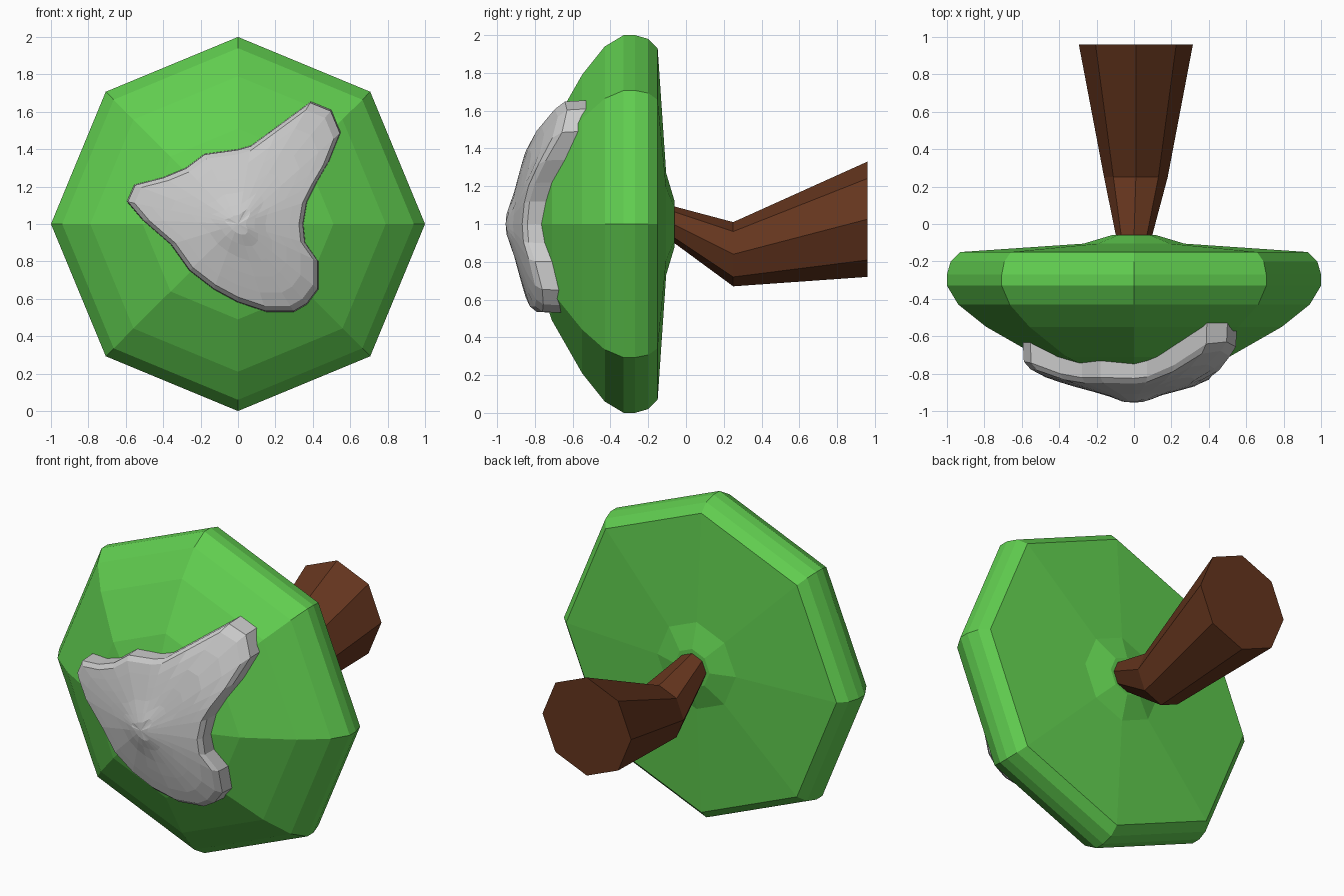
import bpy, bmesh
from math import sin, cos, pi, hypot, atan2

if "Cube" in bpy.data.objects:
    bpy.data.objects.remove(bpy.data.objects["Cube"])


def material(name, color):
    m = bpy.data.materials.new(name)
    m.diffuse_color = (*color, 1)
    m.use_nodes = True
    m.node_tree.nodes["Principled BSDF"].inputs["Base Color"].default_value = m.diffuse_color
    return m


def lerp(table, v):
    for (a, p), (b, q) in zip(table, table[1:]):
        if v <= b:
            return p + (q - p) * (v - a) / (b - a)
    return table[-1][1]


def loft(name, rings, mat=None, start=None, end=None):
    """Skin closed rings of points; close ends with an apex point or a flat face."""
    bm = bmesh.new()
    rows = [[bm.verts.new(p) for p in ring] for ring in rings]
    n = len(rows[0])
    for a, b in zip(rows, rows[1:]):
        for i in range(n):
            j = (i + 1) % n
            bm.faces.new((a[i], a[j], b[j], b[i]))
    for row, apex in ((rows[0], start), (rows[-1], end)):
        if apex is None:
            bm.faces.new(row)
        else:
            tip = bm.verts.new(apex)
            for i in range(n):
                bm.faces.new((row[i], row[(i + 1) % n], tip))
    bmesh.ops.recalc_face_normals(bm, faces=bm.faces)
    mesh = bpy.data.meshes.new(name)
    bm.to_mesh(mesh)
    bm.free()
    ob = bpy.data.objects.new(name, mesh)
    bpy.context.collection.objects.link(ob)
    if mat:
        mesh.materials.append(mat)
    return ob


def octagon(y, r, x=0, z=1):
    return [(x + r * cos(i * pi / 4), y, z + r * sin(i * pi / 4)) for i in range(8)]


green = material("green", (0.12, 0.62, 0.08))
brown = material("brown", (0.13, 0.036, 0.013))

# Octagonal cap, facing forward
front = [(0, -0.83), (0.25, -0.8), (0.51, -0.71), (0.79, -0.55), (0.94, -0.43), (1, -0.33)]
back = [(1, -0.27), (0.98, -0.2), (0.93, -0.15), (0.27, -0.105), (0.12, -0.06)]
loft("cap", [octagon(y, r) for r, y in front[1:] + back], green, start=(0, -0.83, 1))

# Bent stalk behind the cap
loft("stalk", [octagon(-0.07, 0.095), octagon(0.25, 0.17, 0.01, 0.84),
               octagon(0.96, 0.305, 0.01, 1.025)], brown)

# Three-armed splat: outline (x, z) draped over the cap
outline = [(.39, 1.655), (.50, 1.61), (.55, 1.49), (.49, 1.34), (.42, 1.22), (.37, 1.12),
           (.35, 1.0), (.36, .9), (.43, .80), (.43, .65), (.37, .57), (.30, .53), (.15, .53),
           (0, .58), (-.13, .65), (-.26, .75), (-.36, .89), (-.51, 1.02), (-.595, 1.12),
           (-.555, 1.21), (-.40, 1.25), (-.28, 1.30), (-.18, 1.375), (0, 1.40),
           (.07, 1.42), (.22, 1.53)]
dome = [(0, -.955), (.06, -.95), (.15, -.915), (.3, -.875), (.45, -.83), (.6, -.76), (.78, -.65)]


def cap_surface(x, z):
    a = atan2(z - 1, x) % (pi / 4) - pi / 8
    return lerp(front, hypot(x, z - 1) * cos(a) / cos(pi / 8))


def splat_ring(t, drop=0):
    return [(x * t, lerp(dome, t * hypot(x, z - 1)) + drop, 1 + (z - 1) * t) for x, z in outline]


foot = [(x, cap_surface(x, z) + 0.01, z) for x, z in outline]
rim = [(x * 0.99, lerp(dome, hypot(x, z - 1)) + 0.02, 1 + (z - 1) * 0.99) for x, z in outline]
loft("splat", [foot, rim] + [splat_ring(t) for t in (0.93, 0.78, 0.6, 0.42, 0.25, 0.12)],
     start=(0, -0.72, 1), end=(0, -0.955, 1))
